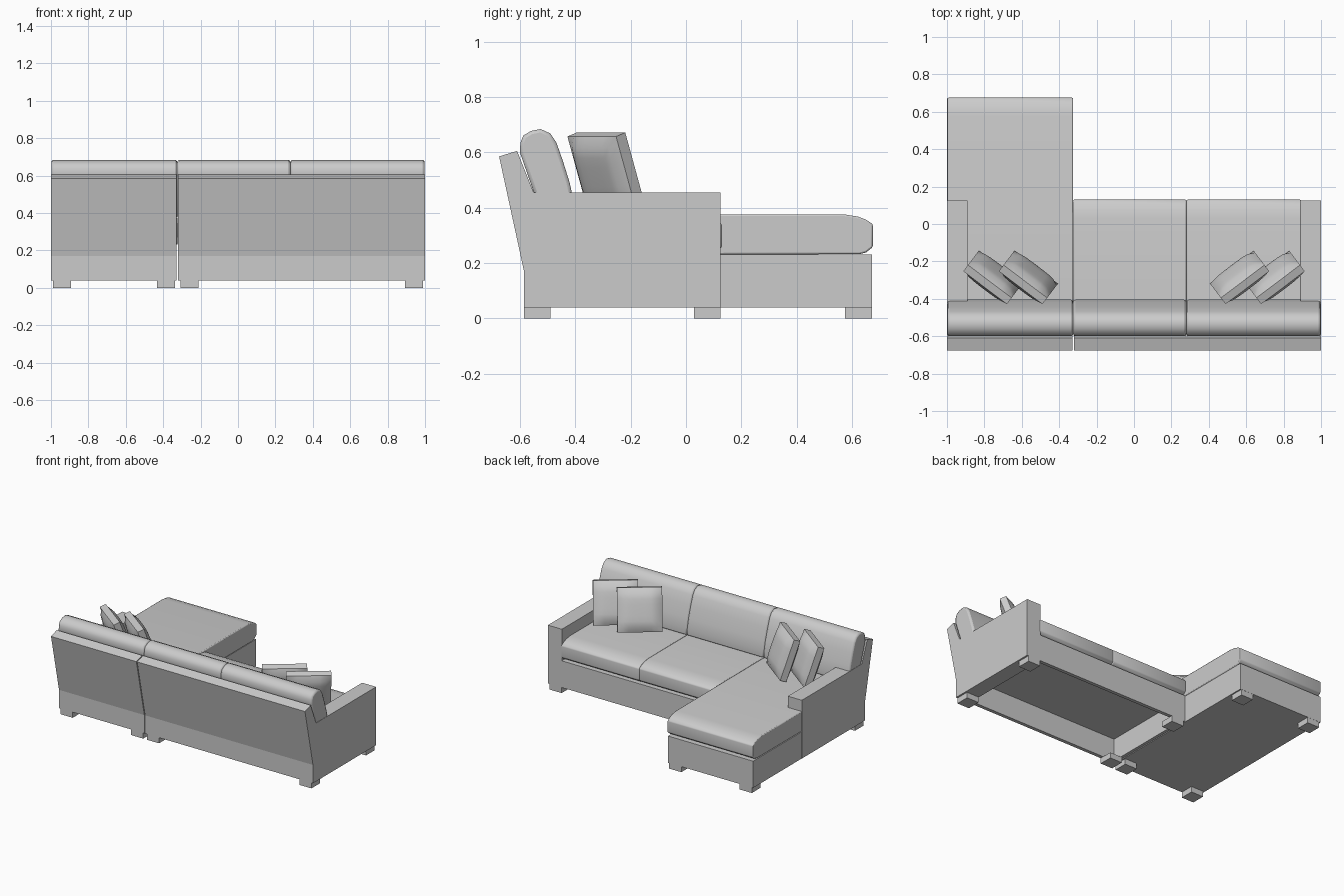
import bpy, bmesh, math

if "Cube" in bpy.data.objects:
    bpy.data.objects.remove(bpy.data.objects["Cube"], do_unlink=True)

GREY = (0.6, 0.6, 0.6, 1)
fabric = bpy.data.materials.new("grey fabric")
fabric.use_nodes = True
fabric.diffuse_color = GREY
fabric.node_tree.nodes["Principled BSDF"].inputs["Base Color"].default_value = GREY


def finish(name, bm, smooth=None, bevel=0):
    bmesh.ops.recalc_face_normals(bm, faces=bm.faces)
    mesh = bpy.data.meshes.new(name)
    bm.to_mesh(mesh)
    bm.free()
    obj = bpy.data.objects.new(name, mesh)
    bpy.context.collection.objects.link(obj)
    mesh.materials.append(fabric)
    if bevel:
        mod = obj.modifiers.new("soft edges", 'BEVEL')
        mod.width = bevel
        mod.segments = 2
        mod.limit_method = 'ANGLE'
        mod.angle_limit = math.radians(50)
    if smooth:
        bpy.ops.object.select_all(action='DESELECT')
        obj.select_set(True)
        bpy.context.view_layer.objects.active = obj
        bpy.ops.object.shade_smooth_by_angle(angle=math.radians(smooth))
    return obj


def extrude(name, profile, x0, x1, smooth=None, bevel=0):
    """Side profile of (y, z) points swept from x0 to x1."""
    bm = bmesh.new()
    face = bm.faces.new([bm.verts.new((x0, y, z)) for y, z in profile])
    new = bmesh.ops.extrude_face_region(bm, geom=[face])["geom"]
    bmesh.ops.translate(bm, vec=(x1 - x0, 0, 0),
                        verts=[v for v in new if isinstance(v, bmesh.types.BMVert)])
    return finish(name, bm, smooth, bevel)


def box(name, x0, x1, y0, y1, z0, z1):
    return extrude(name, [(y0, z0), (y1, z0), (y1, z1), (y0, z1)], x0, x1)


SPLIT = -0.325      # joint between chaise and sofa sections
ARM = 0.89          # inner face of the arms
REAR, FRONT, CHAISE = -0.585, 0.125, 0.672
FLOOR, DECK, ARM_TOP = 0.04, 0.23, 0.455

# Backrests, one per section
back = [(REAR, FLOOR), (REAR, 0.17), (-0.675, 0.585), (-0.61, 0.605),
        (-0.55, ARM_TOP), (-0.56, FLOOR)]
extrude("chaise_backrest", back, -1, SPLIT - 0.003)
extrude("sofa_backrest", back, SPLIT + 0.003, 1)

# Arms
arm = [(-0.56, FLOOR), (FRONT, FLOOR), (FRONT, ARM_TOP), (-0.55, ARM_TOP)]
extrude("chaise_arm", arm, -1, -ARM)
extrude("sofa_arm", arm, ARM, 1)

# Chaise base is closed, sofa base is an open frame under a deck
box("chaise_base", -0.999, SPLIT - 0.003, -0.56, CHAISE, FLOOR, DECK)
box("sofa_deck", SPLIT + 0.003, ARM, -0.56, FRONT, DECK - 0.03, DECK)
box("sofa_front_rail", SPLIT + 0.003, ARM, FRONT - 0.025, FRONT, FLOOR, DECK - 0.03)
box("sofa_side_rail", SPLIT + 0.003, SPLIT + 0.025, -0.56, FRONT - 0.025, FLOOR, DECK - 0.03)

# Legs
for x in (-0.94, -0.385):
    for y in (-0.537, 0.623):
        box("chaise_leg", x - 0.048, x + 0.048, y - 0.048, y + 0.048, 0, FLOOR)
for x in (-0.26, 0.94):
    for y in (-0.537, 0.077):
        box("sofa_leg", x - 0.048, x + 0.048, y - 0.048, y + 0.048, 0, FLOOR)


# Seat cushions with a rounded front edge
def seat(name, x0, x1, front):
    nose = [(-0.05, 0.232), (-0.025, 0.238), (0, 0.258), (0, 0.34), (-0.025, 0.357),
            (-0.055, 0.368), (-0.1, 0.375)]
    points = [(-0.55, DECK)] + [(front + y, z) for y, z in nose] + [(-0.55, 0.375)]
    extrude(name, points, x0, x1, smooth=60, bevel=0.006)


seat("chaise_seat_cushion", -0.998, SPLIT, 0.675)
seat("middle_seat_cushion", SPLIT, 0.28, 0.13)
seat("end_seat_cushion", 0.28, ARM + 0.003, 0.13)

# Leaning back cushions; the outer ones run over the arms
lean = [(-0.52, 0.37), (-0.405, 0.37), (-0.405, 0.42), (-0.42, 0.49), (-0.445, 0.57),
        (-0.468, 0.635), (-0.49, 0.668), (-0.525, 0.684), (-0.56, 0.677),
        (-0.588, 0.66), (-0.598, 0.635), (-0.6, 0.6)]
for name, x0, x1 in (("chaise", -0.998, SPLIT), ("middle", SPLIT, 0.28), ("end", 0.28, 0.998)):
    extrude(name + "_back_cushion", lean, x0, x1, smooth=60, bevel=0.012)


# Throw pillows, plump in the middle and thin at the rim
def pillow(name, x, turn):
    half, steps = 0.146, 8
    bm = bmesh.new()
    bmesh.ops.create_grid(bm, x_segments=steps, y_segments=steps, size=1)
    new = bmesh.ops.extrude_face_region(bm, geom=bm.faces[:])["geom"]
    top = {v for v in new if isinstance(v, bmesh.types.BMVert)}
    for v in bm.verts:
        u, w = v.co.x, v.co.y
        plump = ((1 - u ** 4) * (1 - w ** 4)) ** 0.6
        depth = 0.022 + 0.03 * plump
        v.co = (u * half, depth if v in top else -depth, w * half)
    obj = finish(name, bm, smooth=50)
    obj.location = (x, -0.286, 0.526)
    obj.rotation_euler = (0.33, 0, turn)


for side, label in ((-1, "right"), (1, "left")):
    pillow(label + "_inner_pillow", side * 0.565, side * math.radians(37))
    pillow(label + "_outer_pillow", side * 0.755, side * math.radians(37))
